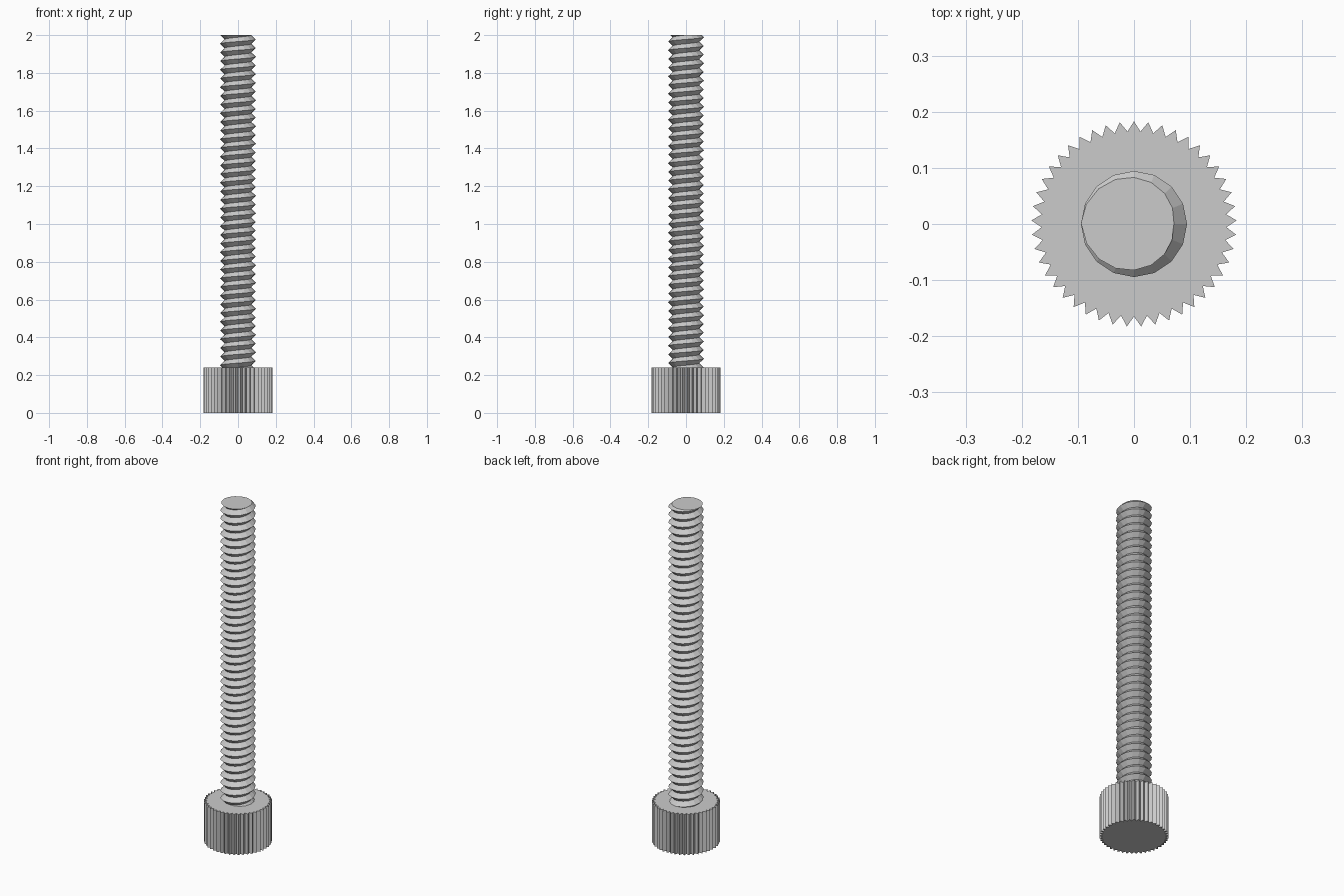
import bpy
import bmesh
from math import cos, sin, pi

cube = bpy.data.objects.get("Cube")
if cube:
    bpy.data.objects.remove(cube, do_unlink=True)

HEAD_TOP, TOP = 0.24, 2.0
TEETH, TIP_R, GROOVE_R = 45, 0.183, 0.165
CREST_R, ROOT_R, PITCH, SIDES = 0.0945, 0.071, 0.046, 16

steel = bpy.data.materials.new("grey steel")
steel.use_nodes = True
steel.diffuse_color = (0.6, 0.6, 0.6, 1)
steel.node_tree.nodes["Principled BSDF"].inputs["Base Color"].default_value = (0.6, 0.6, 0.6, 1)


def add_object(name, bm):
    bmesh.ops.recalc_face_normals(bm, faces=bm.faces[:])
    mesh = bpy.data.meshes.new(name)
    bm.to_mesh(mesh)
    bm.free()
    mesh.materials.append(steel)
    obj = bpy.data.objects.new(name, mesh)
    bpy.context.collection.objects.link(obj)
    return obj


# Knurled head: a star outline pulled straight up
bm = bmesh.new()
outline = []
for i in range(2 * TEETH):
    a = pi / 2 + i * pi / TEETH
    r = GROOVE_R if i % 2 else TIP_R
    outline.append(bm.verts.new((r * cos(a), r * sin(a), 0)))
base = bm.faces.new(outline)
result = bmesh.ops.extrude_face_region(bm, geom=[base], use_keep_orig=True)
raised = [g for g in result["geom"] if isinstance(g, bmesh.types.BMVert)]
bmesh.ops.translate(bm, verts=raised, vec=(0, 0, HEAD_TOP))
add_object("knurled_head", bm)

# Threaded shank: crest and root helices joined into a right-handed V thread
bm = bmesh.new()
turns = int((TOP - HEAD_TOP) / PITCH) + 6
crest, root = [], []
for i in range(turns * SIDES):
    a = pi + 2 * pi * i / SIDES
    z = TOP + 0.0003 + PITCH * (i / SIDES - turns + 3)
    crest.append(bm.verts.new((CREST_R * cos(a), CREST_R * sin(a), z)))
    root.append(bm.verts.new((ROOT_R * cos(a), ROOT_R * sin(a), z + PITCH / 2)))
for i in range(turns * SIDES - 1):
    bm.faces.new((crest[i], crest[i + 1], root[i + 1], root[i]))
    j = i + SIDES
    if j + 1 < len(crest):
        bm.faces.new((root[i], root[i + 1], crest[j + 1], crest[j]))

# Trim both ends flat and cap them
for height, direction in ((TOP, 1), (HEAD_TOP - 0.03, -1)):
    bmesh.ops.bisect_plane(bm, geom=bm.verts[:] + bm.edges[:] + bm.faces[:], dist=1e-6,
                           plane_co=(0, 0, height), plane_no=(0, 0, direction),
                           clear_outer=True)
bmesh.ops.holes_fill(bm, edges=[e for e in bm.edges if e.is_boundary], sides=0)
add_object("threaded_shank", bm)
